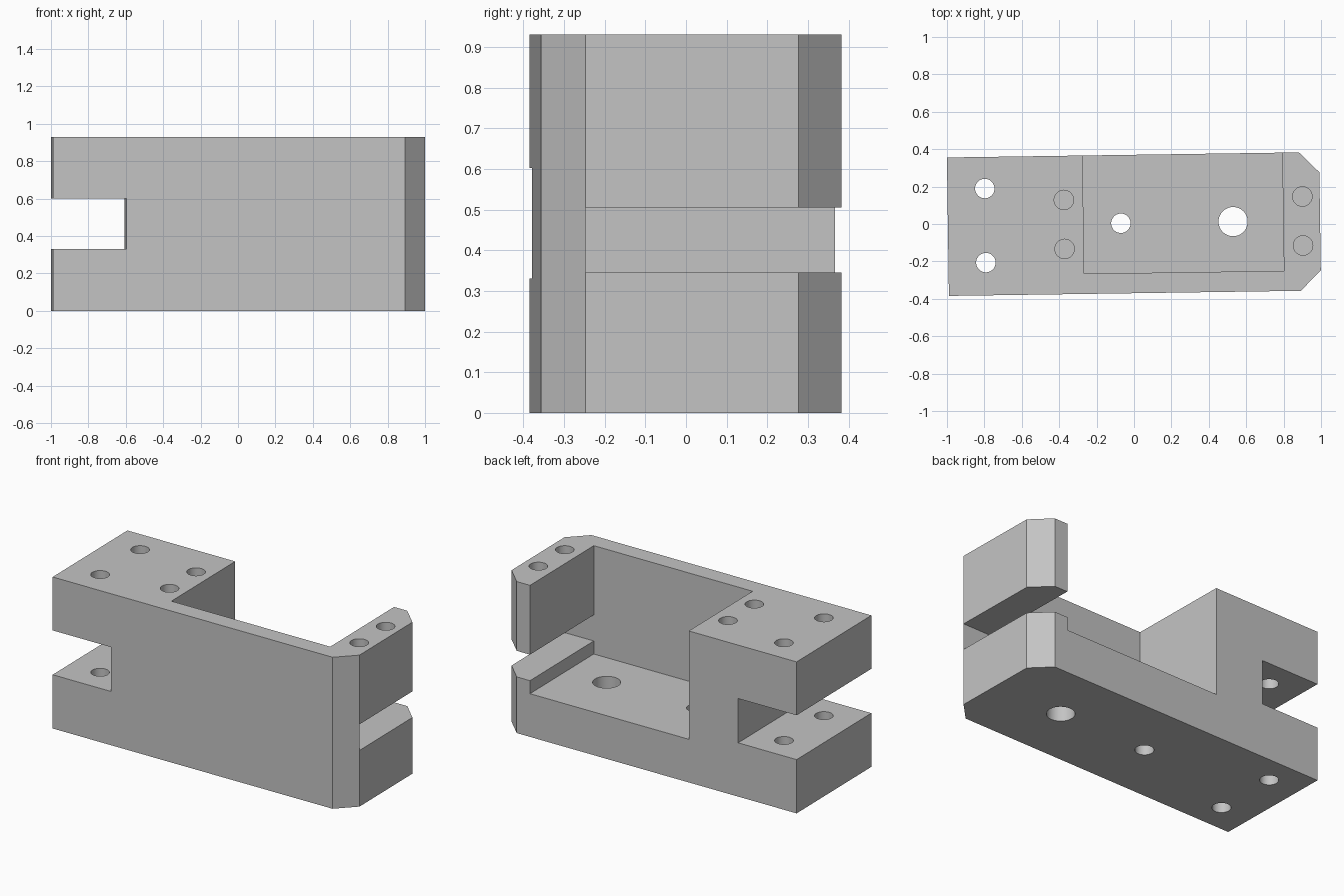
import bpy
import bmesh
import math
from mathutils import Matrix

default = bpy.data.objects.get("Cube")
if default:
    bpy.data.objects.remove(default, do_unlink=True)

LENGTH, WIDTH, HEIGHT = 1.99, 0.74, 0.93
X, Y = LENGTH / 2, WIDTH / 2
CHAMFER = 0.108
FAR = 1.5            # cutters run past the body
FLOOR = 0.265        # pocket floor height
BLIND = 0.27         # depth of the blind holes

grey = bpy.data.materials.new("plain grey")
grey.use_nodes = True
grey.diffuse_color = (0.55, 0.55, 0.55, 1)
grey.node_tree.nodes["Principled BSDF"].inputs["Base Color"].default_value = (0.55, 0.55, 0.55, 1)


def make_object(name, bm):
    bmesh.ops.recalc_face_normals(bm, faces=bm.faces)
    mesh = bpy.data.meshes.new(name)
    bm.to_mesh(mesh)
    bm.free()
    mesh.materials.append(grey)
    obj = bpy.data.objects.new(name, mesh)
    bpy.context.collection.objects.link(obj)
    return obj


def prism(name, outline, z0, z1):
    bm = bmesh.new()
    face = bm.faces.new([bm.verts.new((x, y, z0)) for x, y in outline])
    grown = bmesh.ops.extrude_face_region(bm, geom=[face])["geom"]
    verts = [v for v in grown if isinstance(v, bmesh.types.BMVert)]
    bmesh.ops.translate(bm, verts=verts, vec=(0, 0, z1 - z0))
    return make_object(name, bm)


def box(name, x0, x1, y0, y1, z0, z1):
    return prism(name, [(x0, y0), (x1, y0), (x1, y1), (x0, y1)], z0, z1)


def bore(name, x, y, radius, z0, z1):
    bm = bmesh.new()
    place = Matrix.Translation((x, y + 0.003, (z0 + z1) / 2))
    bmesh.ops.create_cone(bm, cap_ends=True, segments=48, radius1=radius,
                          radius2=radius, depth=z1 - z0, matrix=place)
    return make_object(name, bm)


# Main body with both right corners chamfered
body = prism("clamp_body", [(-X, -Y), (X - CHAMFER, -Y), (X, -Y + CHAMFER),
                            (X, Y - CHAMFER), (X - CHAMFER, Y), (-X, Y)], 0, HEIGHT)

# Pocket open to the back and top, jaw gap on one end, slot on the other
cutters = [
    box("pocket_cutter", -0.27, 0.798, -Y + CHAMFER, FAR, FLOOR, FAR),
    box("jaw_gap_cutter", 0.7, FAR, -Y + CHAMFER, FAR, 0.345, 0.505),
    box("end_slot_cutter", -FAR, -0.602, -FAR, FAR, 0.33, 0.602),
    # Through holes in the pocket floor
    bore("small_floor_hole_cutter", -0.07, 0.002, 0.052, -0.2, 0.5),
    bore("large_floor_hole_cutter", 0.53, 0.002, 0.078, -0.2, 0.5),
]
for side in (-1, 1):
    # Through holes at the slotted end, blind holes beside the pocket
    cutters.append(bore("end_hole_cutter", -0.795, side * 0.198, 0.052, -0.2, FAR))
    for x in (-0.373, 0.902):
        cutters.append(bore("blind_hole_cutter", x, side * 0.131, 0.052, HEIGHT - BLIND, FAR))

# Cut everything and keep only the finished body
bpy.ops.object.select_all(action="DESELECT")
bpy.context.view_layer.objects.active = body
body.select_set(True)
for cutter in cutters:
    cutter.hide_render = True
    cut = body.modifiers.new(cutter.name, "BOOLEAN")
    cut.operation = "DIFFERENCE"
    cut.solver = "EXACT"
    cut.object = cutter
    bpy.ops.object.modifier_apply(modifier=cut.name)
for cutter in cutters:
    bpy.data.objects.remove(cutter, do_unlink=True)

# The whole part sits very slightly turned
body.data.transform(Matrix.Rotation(math.radians(0.83), 4, "Z"))
bpy.ops.object.shade_smooth_by_angle(angle=math.radians(30))
